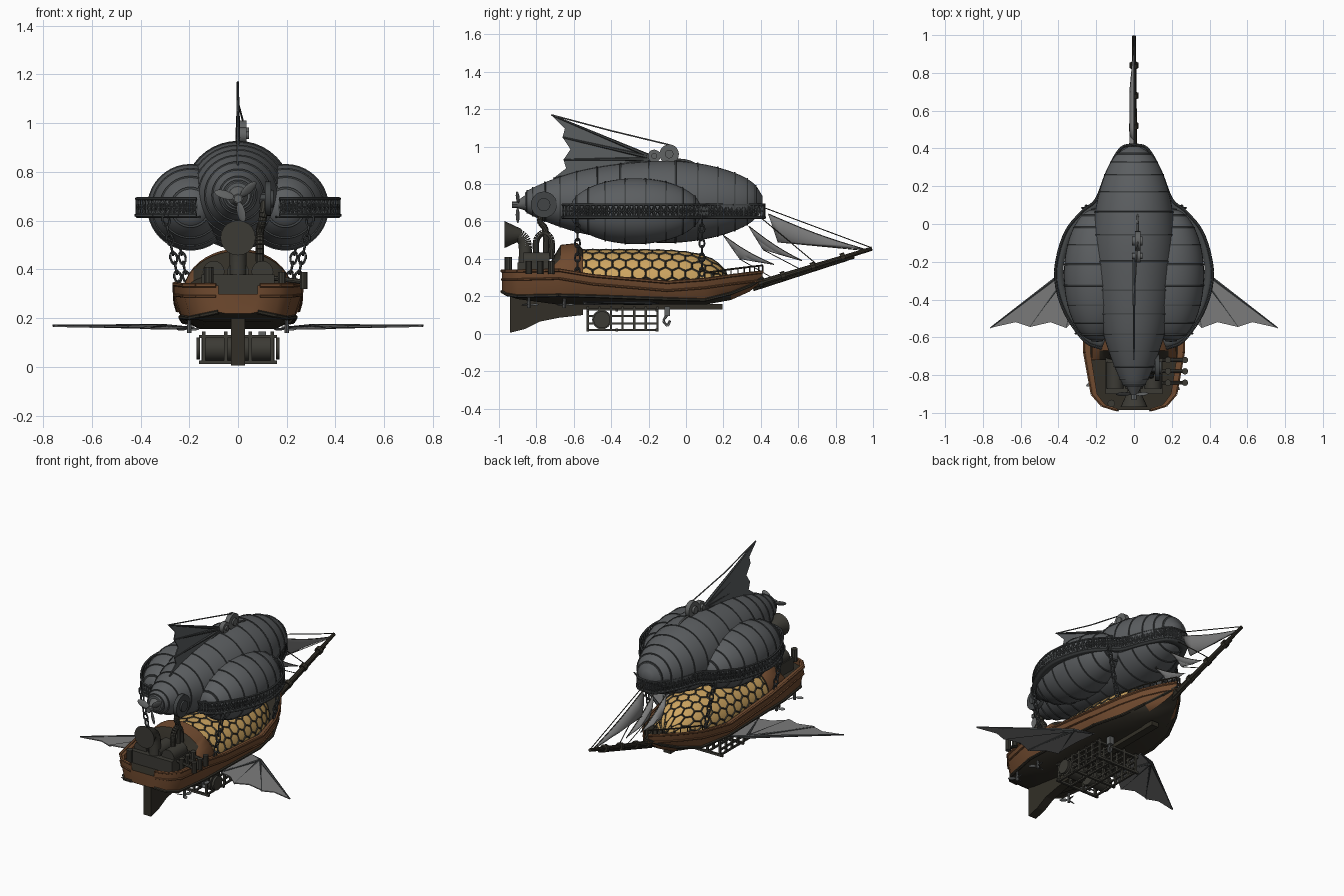
import bpy, bmesh, math
from mathutils import Vector as V, Matrix as M

if "Cube" in bpy.data.objects:
    bpy.data.objects.remove(bpy.data.objects["Cube"])

def material(name, r, g, b):
    m = bpy.data.materials.new(name)
    m.use_nodes = True
    m.diffuse_color = (r, g, b, 1)
    bsdf = m.node_tree.nodes["Principled BSDF"]
    bsdf.inputs["Base Color"].default_value = (r, g, b, 1)
    bsdf.inputs["Roughness"].default_value = 0.8
    return m

GREY = material("balloon grey", .105, .112, .118)
SEAM = material("seam grey", .055, .06, .062)
SAIL = material("sail grey", .2, .2, .2)
BROWN = material("hull brown", .16, .068, .028)
DARK = material("dark wood", .032, .028, .02)
IRON = material("dark iron", .045, .043, .035)
STEEL = material("steel", .12, .125, .125)
GOLD = material("golden glass", .62, .38, .12)

def finish(name, bm, *mats, mirror=False, smooth=True, rule=None):
    bmesh.ops.recalc_face_normals(bm, faces=bm.faces)
    if rule:
        for f in bm.faces:
            f.material_index = rule(f)
    me = bpy.data.meshes.new(name)
    bm.to_mesh(me)
    bm.free()
    ob = bpy.data.objects.new(name, me)
    bpy.context.collection.objects.link(ob)
    for m in mats:
        me.materials.append(m)
    if smooth:
        bpy.ops.object.select_all(action='DESELECT')
        ob.select_set(True)
        bpy.context.view_layer.objects.active = ob
        bpy.ops.object.shade_smooth_by_angle(angle=math.radians(35))
    if mirror:
        ob.modifiers.new("mirror", 'MIRROR').use_clip = False
    return ob

def beam(bm, a, b, r, r2=None, n=8):
    a, b = V(a), V(b)
    d = b - a
    mat = M.Translation((a + b) / 2) @ d.to_track_quat('Z', 'Y').to_matrix().to_4x4()
    bmesh.ops.create_cone(bm, cap_ends=True, segments=n, radius1=r,
                          radius2=r if r2 is None else r2, depth=d.length, matrix=mat)

def box(bm, c, s):
    bmesh.ops.create_cube(bm, size=1, matrix=M.Translation(c) @ M.Diagonal((*s, 1)))

def chain_of(bm, pts, r, n=6):
    for a, b in zip(pts, pts[1:]):
        beam(bm, a, b, r, n=n)

def curve(pts, n=6):
    """Smooth path through the points."""
    p = [V(q) for q in pts]
    p = [2 * p[0] - p[1]] + p + [2 * p[-1] - p[-2]]
    out = []
    for a, b, c, d in zip(p, p[1:], p[2:], p[3:]):
        for k in range(n):
            t = k / n
            out.append(.5 * (2*b + (c - a)*t + (2*a - 5*b + 4*c - d)*t*t + (3*b - a - 3*c + d)*t**3))
    return out + [p[-2]]

def loft(bm, rows, closed=False):
    """Skin a list of equal-length point rows."""
    vs = [[bm.verts.new(p) for p in row] for row in rows]
    n = len(vs[0])
    for r, s in zip(vs, vs[1:]):
        for i in range(n if closed else n - 1):
            j = (i + 1) % n
            bm.faces.new((r[i], r[j], s[j], s[i]))
    return vs

def revolve(bm, profile, x, z, n=40):
    rows = [[(x + r * math.cos(a), y, z + r * math.sin(a))
             for a in (math.tau * i / n for i in range(n))] for y, r in profile]
    vs = loft(bm, rows, True)
    bm.faces.new(vs[0])
    bm.faces.new(vs[-1])

def propeller(bm, c, axis, r, blades=3):
    c, axis = V(c), V(axis)
    beam(bm, c - axis * r * .3, c + axis * r * .3, r * .17)
    q = axis.to_track_quat('Z', 'Y').to_matrix().to_4x4()
    for i in range(blades):
        mat = (M.Translation(c) @ q @ M.Rotation(math.tau * i / blades + .3, 4, 'Z')
               @ M.Translation((r * .58, 0, 0)) @ M.Rotation(.5, 4, 'X') @ M.Diagonal((r * .44, r * .2, r * .05, 1)))
        bmesh.ops.create_uvsphere(bm, u_segments=10, v_segments=6, radius=1, matrix=mat)

def fan(name, root, tips, mirror=False):
    """Scalloped membrane stretched over ribs."""
    root, tips = V(root), [V(t) for t in tips]
    bm, ribs = bmesh.new(), bmesh.new()
    for a, b in zip(tips, tips[1:]):
        mid = ((a + b) / 2).lerp(root, .08)
        bm.faces.new([bm.verts.new(p) for p in (root, a, mid, b)])
    for t in tips:
        beam(ribs, root, t, .011, .004, 6)
    ob = finish(name + "_membrane", bm, SAIL if mirror else GREY, mirror=mirror, smooth=False)
    ob.modifiers.new("thickness", 'SOLIDIFY').thickness = .006
    finish(name + "_ribs", ribs, SEAM, mirror=mirror)

# Gas bags with raised seam hoops
def gas_bag(name, path, x, z, step, mirror=False):
    prof = [(p.x, max(p.y, .004)) for p in curve([(y, r, 0) for y, r in path], 5)]
    bm, hoops = bmesh.new(), bmesh.new()
    revolve(bm, prof, x, z)
    for y, r in prof[2:-2:step]:
        revolve(hoops, [(y - .005, r - .01), (y - .004, r + .004), (y + .004, r + .004), (y + .005, r - .01)], x, z)
    finish(name, bm, GREY, mirror=mirror)
    finish(name + "_hoops", hoops, SEAM, mirror=mirror)

gas_bag("main_balloon", [(-.86, .05), (-.82, .075), (-.7, .125), (-.55, .17), (-.35, .203), (-.1, .22),
                         (.1, .2), (.26, .155), (.36, .1), (.41, .03)], 0, .705, 3)
gas_bag("side_balloon", [(-.27 - .355 * math.cos(a), .176 * math.sin(a)) for a in
                         (math.pi * i / 8 for i in range(9))], .195, .655, 4, True)

# Walkway around the gas bags
ring = curve([(0, .42, 0), (.07, .4, 0), (.14, .28, 0), (.2, .13, 0), (.27, .07, 0), (.36, -.04, 0), (.41, -.2, 0),
              (.41, -.33, 0), (.36, -.48, 0), (.26, -.62, 0), (.17, -.66, 0)], 5)
at = lambda z: [p + V((0, 0, z)) for p in ring]
bm = bmesh.new()
for z, r in ((.622, .009), (.655, .004), (.69, .007)):
    chain_of(bm, at(z), r)
low, high = at(.622), at(.69)
for i in range(len(ring) - 1):
    beam(bm, low[i], high[i], .005, n=5)
    beam(bm, low[i], high[i + 1], .0035, n=4)
    beam(bm, high[i], low[i + 1], .0035, n=4)
finish("walkway_railing", bm, SEAM, mirror=True)
bm = bmesh.new()
mid = V((0, -.2, .62))
loft(bm, [[p, p.lerp(mid, .1)] for p in at(.62)])
finish("walkway_floor", bm, SEAM, mirror=True).modifiers.new("thickness", 'SOLIDIFY').thickness = .008

# Tail fin, belly wings and tail pulley
fan("tail_fin", (0, -.16, .935), [(0, -.72, 1.17), (0, -.66, 1.05), (0, -.655, .93), (0, -.71, .83)])
fan("belly_wing", (.3, -.2, .165), [(.76, -.55, .17), (.55, -.545, .165), (.36, -.55, .16), (.2, -.46, .16), (.18, -.15, .16)], True)
bm = bmesh.new()
for y, z, r in ((-.17, .95, .034), (-.09, .96, .052)):
    beam(bm, (.005, y, z), (.035, y, z), r, n=20)
    beam(bm, (-.01, y, z), (.045, y, z), r * .45, n=12)
chain_of(bm, [(.02, -.09, 1.01), (0, -.4, 1.085), (0, -.72, 1.17)], .004)
chain_of(bm, curve([(.02, -.06, .93), (.02, 0, .925), (.02, .05, .905), (.02, .06, .88)]), .007)
finish("tail_pulley", bm, STEEL)

# Rear propeller and drive wheel
bm = bmesh.new()
propeller(bm, (0, -.9, .69), (0, 1, 0), .1)
beam(bm, (0, -.9, .69), (0, -.84, .7), .02, .05, 16)
for x in (.2, -.2):
    for y in (-.84, -.65):
        propeller(bm, (x, y, .155), (0, 0, 1), .055)
        beam(bm, (x, y, .15), (x, y, .22), .008)
finish("propellers", bm, STEEL)
bm = bmesh.new()
beam(bm, (0, -.76, .69), (.14, -.76, .69), .025)
beam(bm, (.11, -.76, .69), (.135, -.76, .69), .07, n=24)
beam(bm, (.13, -.76, .69), (.145, -.76, .69), .035, n=16)
finish("drive_wheel", bm, SEAM)

# Hull: y, half width, rim, band and keel heights
stations = [(-.985, .09, .335, .225, .215), (-.96, .17, .335, .21, .2), (-.9, .222, .335, .2, .18),
            (-.68, .262, .34, .205, .15), (-.5, .26, .31, .2, .15), (-.1, .25, .275, .185, .15),
            (.1, .2, .29, .18, .15), (.24, .135, .31, .215, .175), (.34, .07, .322, .255, .22), (.41, .012, .33, .3, .28)]
rows = []
for y, w, t, b, k in stations:
    e = w * .88
    half = [(e, t - .035), (e, t), (w, t), (w, t - .04), (w * .88, b), (w * .6, k + .005)]
    rows.append([(x, y, z) for x, z in half] + [(-x, y, z) for x, z in half[::-1]])
bm = bmesh.new()
ends = loft(bm, rows, True)
bm.faces.new(ends[0])
bm.faces.new(ends[-1])
def hull_rule(f):
    xs, c = max(abs(v.co.x) for v in f.verts), f.calc_center_median()
    under = f.normal.z < -.6 or f.normal.z < -.25 and c.z < .2
    deck = f.normal.z > .7 and abs(c.x) < .001
    return 1 if under or deck else 0
finish("hull", bm, BROWN, DARK, rule=hull_rule)
bm = bmesh.new()
for drop, r in ((0, .009), (.045, .006)):
    chain_of(bm, [(w, y, t - drop) for y, w, t, b, k in stations], r)
finish("hull_trim", bm, BROWN, mirror=True)
bm = bmesh.new()
chain_of(bm, [(w * .9, y, b) for y, w, t, b, k in stations], .009)
bow = [(w * .95, y, t + .035) for y, w, t, b, k in stations[-4:]]
chain_of(bm, bow, .005)
bow = curve(bow, 3)
for p in bow:
    beam(bm, p, p - V((0, 0, .04)), .004, n=5)
finish("hull_strake_and_bow_rail", bm, DARK, mirror=True)

# Brown arch with a dark bulkhead behind the canopy
bm = bmesh.new()
arcs = [math.pi * i / 20 for i in range(21)]
arch = loft(bm, [[(w * math.cos(a), y, .3 + h * math.sin(a)) for a in arcs]
                 for y, w, h in ((-.72, .225, .09), (-.67, .225, .175), (-.58, .225, .185), (-.55, .215, .15))])
bm.faces.new(arch[0])
bm.faces.new(arch[-1])
finish("cabin_arch", bm, BROWN, DARK, rule=lambda f: int(abs(f.normal.y) > .6))

# Golden canopy with a honeycomb frame
def canopy(u, a):
    u, a = min(max(u, 0), .999), min(max(a, 0), math.pi)
    return V((.215 * (1 - u**4)**.5 * math.cos(a), -.57 + .8 * u, .265 + .185 * (1 - u**6)**.5 * math.sin(a)))
bm = bmesh.new()
loft(bm, [[canopy(1 - (1 - i / 28)**1.5, a) for a in arcs] for i in range(29)])
finish("canopy_glass", bm, GOLD)
bm = bmesh.new()
R = math.pi / 15
for row in range(11):
    for col in range(12):
        u0, a0 = (col + .5 * (row % 2)) / 11.3, row * 1.5 * R
        pts = [canopy(u0 + math.sin(k * math.pi / 3) / 11.3 / math.sqrt(3), a0 + R * math.cos(k * math.pi / 3)) for k in range(6)]
        if len({tuple(round(c, 4) for c in p) for p in pts}) == 6:
            bm.faces.new([bm.verts.new(p) for p in pts])
bmesh.ops.remove_doubles(bm, verts=bm.verts, dist=.002)
ob = finish("canopy_honeycomb", bm, IRON, smooth=False)
ob.modifiers.new("bars", 'WIREFRAME').thickness = .011

# Stern machinery: boiler, horn, pipes and exhausts
bm = bmesh.new()
box(bm, (0, -.8, .34), (.3, .2, .08))
for x in (-.1, 0, .1):
    beam(bm, (x, -.87, .39), (x, -.73, .39), .045, n=16)
chain_of(bm, curve([(0, -.86, .36), (0, -.86, .47), (0, -.875, .51), (0, -.91, .53)], 5), .035, 14)
beam(bm, (0, -.97, .53), (0, -.88, .53), .072, .03, 20)
chain_of(bm, curve([(.09, -.8, .4), (.09, -.8, .5), (.09, -.76, .54), (.09, -.72, .5), (.09, -.72, .4)], 5), .017, 10)
chain_of(bm, curve([(.09, -.75, .4), (.09, -.75, .55), (.1, -.78, .6), (.11, -.77, .68)], 5), .017, 10)
for y in (-.72, -.78, -.84):
    beam(bm, (.1, y, .37), (.26, y, .35), .01)
    for x in (.18, .27):
        beam(bm, (x, y, .32), (x, y, .39), .017, n=10)
for y in (-.68, -.95):
    beam(bm, (-.12, y, .33), (-.12, y, .41), .02, n=10)
finish("stern_machinery", bm, IRON)

# Rudder and keel
bm = bmesh.new()
side = [(-.94, .005), (-.94, .22), (-.55, .22), (-.55, .1), (-.68, .085), (-.78, .065), (-.86, .025)]
sheets = loft(bm, [[(x, y, z) for y, z in side] for x in (-.028, .028)], True)
for s in sheets:
    bm.faces.new(s)
box(bm, (0, -.18, .145), (.05, .75, .03))
finish("rudder", bm, DARK, smooth=False)

# Undercarriage: drums and lattice frame
bm = bmesh.new()
beam(bm, (.02, -.45, .075), (.15, -.45, .075), .052, n=16)
beam(bm, (.155, -.45, .075), (.17, -.45, .075), .045, n=16)
for x in (.05, .14):
    for z in (.02, .055, .095, .13):
        box(bm, (x, -.34, z), (.012, .38, .01))
    for i in range(7):
        box(bm, (x, -.525 + i * .062, .08), (.014, .012, .13))
for y in (-.525, -.37, -.155):
    box(bm, (.08, y, .125), (.16, .014, .014))
    box(bm, (.08, y, .02), (.16, .014, .014))
finish("undercarriage", bm, IRON, mirror=True)
bm = bmesh.new()
box(bm, (.1, -.1, .12), (.03, .03, .05))
chain_of(bm, curve([(.1, -.1, .1), (.1, -.12, .07), (.1, -.1, .045), (.1, -.085, .07)]), .007)
finish("anchor_hook", bm, STEEL)

# Suspension chains
bm = bmesh.new()
for y, x0 in ((-.58, .235), (.085, .2)):
    a, b = V((x0, y, .31)), V((x0 + .065, y, .62))
    n = 8
    for i in range(n):
        c, up = a.lerp(b, (i + .5) / n), (b - a).normalized()
        out = up.cross(V((0, 1, 0))) if i % 2 else V((0, 1, 0))
        link = [c + up * .026 * math.cos(t) + out * .014 * math.sin(t) for t in (math.tau * k / 8 for k in range(9))]
        chain_of(bm, link, .0055, 5)
finish("suspension_chains", bm, SEAM, mirror=True)

# Bowsprit, jib sails and rigging
bm = bmesh.new()
beam(bm, (0, .28, .235), (0, .995, .455), .019, .011, 10)
beam(bm, (0, .36, .235), (0, .9, .41), .008)
for t in (.4, .52, .68, .84):
    z = .235 + (t - .28) * .308
    beam(bm, (0, t - .012, z - .004), (0, t + .012, z + .004), .025, n=10)
finish("bowsprit", bm, DARK)
jibs = [((.2, .525), (.285, .4), (.47, .37)), ((.335, .575), (.41, .45), (.62, .39)), ((.44, .64), (.49, .49), (.96, .45))]
sails, ropes = bmesh.new(), bmesh.new()
for head, clew, tack in jibs:
    p, q, r = (V((x, *c)) for x, c in zip((0, -.025, 0), (head, clew, tack)))
    edge = [p.lerp(r, k / 6) + V((0, 0, -.012 * math.sin(math.pi * k / 6))) for k in range(7)]
    loft(sails, [[e, e.lerp(q, .5) + V((-.01, 0, 0)), e.lerp(q, .97)] for e in edge])
    chain_of(ropes, edge, .003, 5)
    beam(ropes, q, (0, tack[0], .235 + (tack[0] - .28) * .308), .0025, n=5)
for a, b in (((0, .4, .68), (0, .99, .46)), ((0, .4, .62), (0, .7, .37)), ((0, .2, .525), (0, .24, .6))):
    beam(ropes, a, b, .003, n=5)
finish("jib_sails", sails, SAIL).modifiers.new("thickness", 'SOLIDIFY').thickness = .003
finish("rigging", ropes, IRON)
